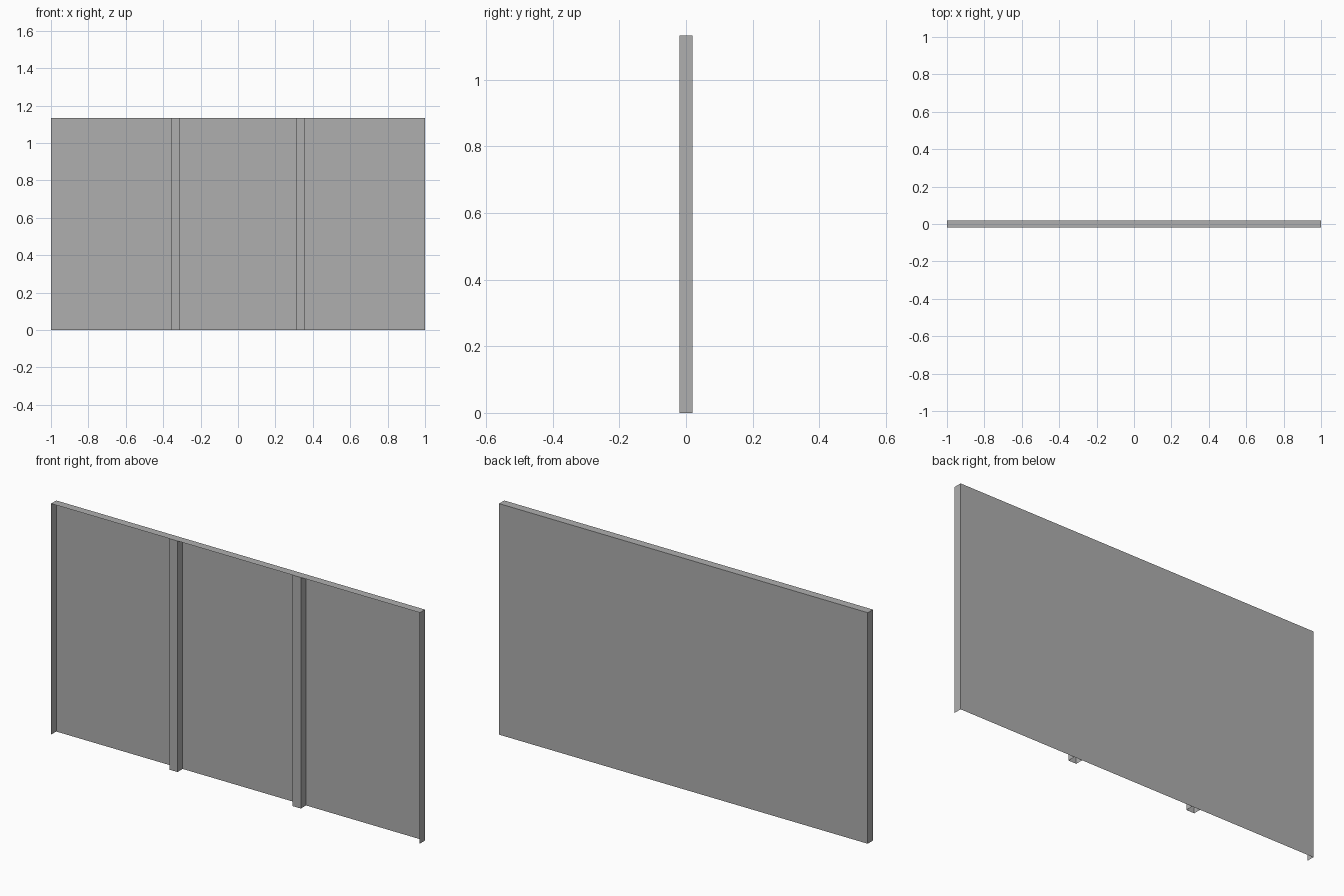
import bpy, bmesh
from mathutils import Vector

if "Cube" in bpy.data.objects:
    bpy.data.objects.remove(bpy.data.objects["Cube"])

HALF_W, HALF_D, TOP = 1.0, 0.02, 1.133

# Dark grey painted metal
metal = bpy.data.materials.new("dark_grey_metal")
metal.diffuse_color = (0.43, 0.43, 0.43, 1)
metal.use_nodes = True
metal.node_tree.nodes["Principled BSDF"].inputs["Base Color"].default_value = metal.diffuse_color


def open_box(name, lo, hi, open_sides):
    """Sheet-metal box: a cube stretched from lo to hi with some sides left open."""
    lo, hi = Vector(lo), Vector(hi)
    bm = bmesh.new()
    bmesh.ops.create_cube(bm, size=1)
    bm.normal_update()
    gone = [f for f in bm.faces
            if any(f.normal.dot(Vector(s)) > 0.9 for s in open_sides)]
    bmesh.ops.delete(bm, geom=gone, context='FACES')
    for v in bm.verts:
        v.co = Vector(lo[i] + (v.co[i] + 0.5) * (hi[i] - lo[i]) for i in range(3))
    mesh = bpy.data.meshes.new(name)
    bm.to_mesh(mesh)
    bm.free()
    mesh.materials.append(metal)
    ob = bpy.data.objects.new(name, mesh)
    bpy.context.collection.objects.link(ob)
    return ob


# Back sheet with folded top and side flanges, open at front and bottom
open_box("panel", (-HALF_W, -HALF_D, 0), (HALF_W, HALF_D, TOP),
         [(0, -1, 0), (0, 0, -1)])

# Two vertical stiffening ribs: open channels closed by the sheet and the top flange
for name, x in (("left_rib", -0.336), ("right_rib", 0.333)):
    open_box(name, (x - 0.022, -HALF_D, 0), (x + 0.022, HALF_D, TOP),
             [(0, 1, 0), (0, 0, 1), (0, 0, -1)])
